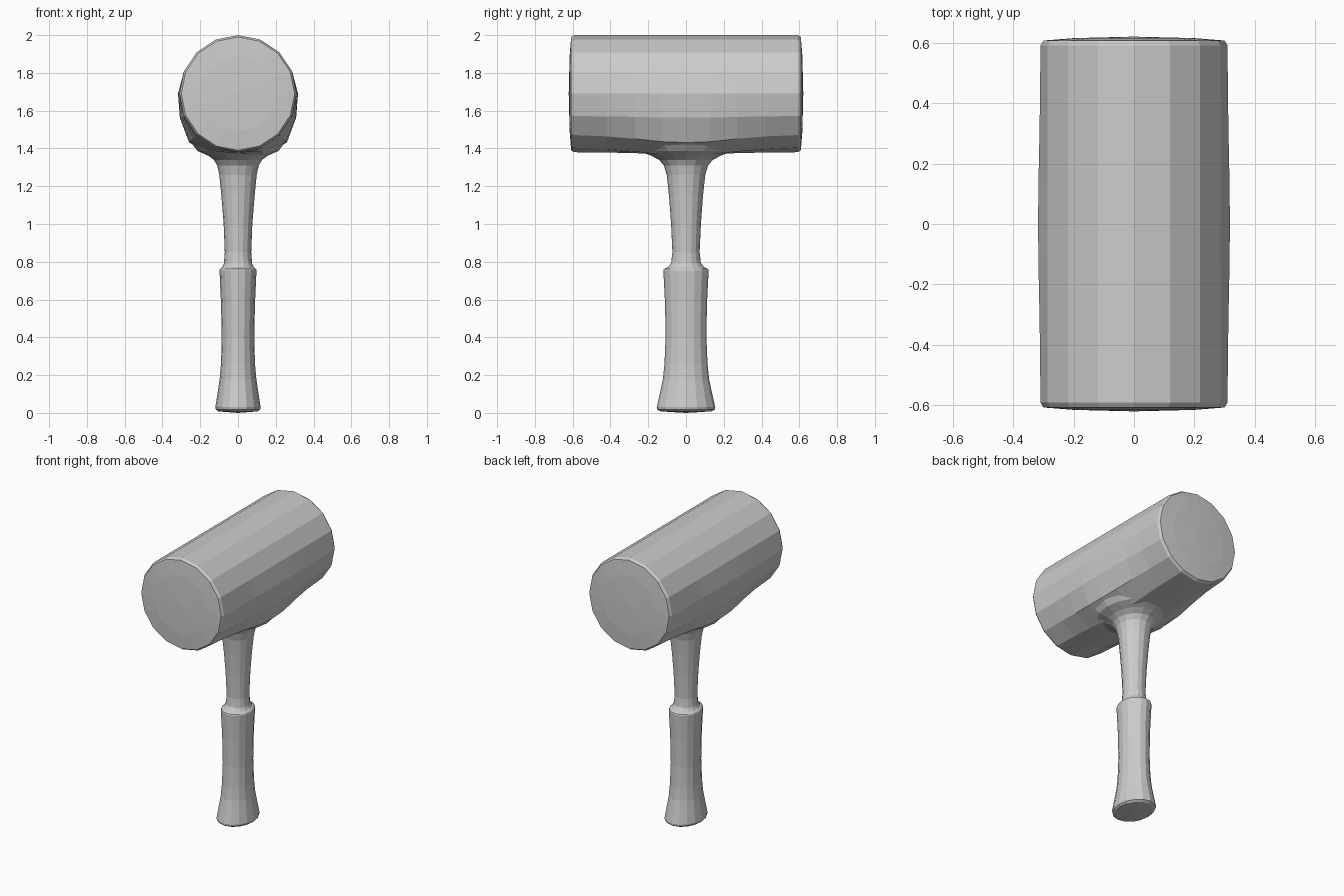
import bpy, bmesh
from math import sin, cos, pi

if "Cube" in bpy.data.objects:
    bpy.data.objects.remove(bpy.data.objects["Cube"])

SIDES = 16


def skin(name, rings, start_tip, end_tip):
    """Skin a list of closed rings and close both ends with a shallow fan."""
    bm = bmesh.new()
    loops = [[bm.verts.new(p) for p in ring] for ring in rings]
    for a, b in zip(loops, loops[1:]):
        for i in range(SIDES):
            j = (i + 1) % SIDES
            bm.faces.new((a[i], a[j], b[j], b[i]))
    for loop, tip in ((loops[0], start_tip), (loops[-1], end_tip)):
        t = bm.verts.new(tip)
        for i in range(SIDES):
            bm.faces.new((loop[i], loop[(i + 1) % SIDES], t))
    bmesh.ops.recalc_face_normals(bm, faces=bm.faces)
    mesh = bpy.data.meshes.new(name)
    bm.to_mesh(mesh)
    bm.free()
    ob = bpy.data.objects.new(name, mesh)
    bpy.context.collection.objects.link(ob)
    return ob


def oval(rx, ry, z):
    return [(rx * cos(2 * pi * i / SIDES), ry * sin(2 * pi * i / SIDES), z)
            for i in range(SIDES)]


# Head: 16-sided barrel along y whose underside swells towards the handle
HEAD_Z = 1.69
SWELL = {0: 0.025, 1: 0.075, 2: 0.18, 3: 0.14, 4: 0.03}  # steps below horizontal


def head_ring(y, r, w):
    pts = []
    for i in range(SIDES):
        a = 2 * pi * i / SIDES
        step = i - 8 if i >= 8 else (0 if i == 0 else None)
        s = 0 if step is None else SWELL[min(step, 8 - step)]
        rr = r * (1 + s * w)
        pts.append((rr * cos(a), y, HEAD_Z + rr * sin(a)))
    return pts


# y, radius, swell weight for one half, then mirrored
half = [(0.13, 0.31, 0.88), (0.27, 0.31, 0.5), (0.42, 0.31, 0.18),
        (0.592, 0.31, 0), (0.608, 0.30, 0), (0.616, 0.20, 0)]
stations = [(-y, r, w) for y, r, w in reversed(half)] + [(0, 0.31, 1)] + half
skin("mallet_head", [head_ring(*s) for s in stations],
     (0, -0.621, HEAD_Z), (0, 0.621, HEAD_Z))

# Shaft: slim neck flaring into the underside of the head
shaft = [(0.072, 0.078, 0.74), (0.074, 0.078, 0.80), (0.070, 0.072, 0.85),
         (0.076, 0.079, 1.00), (0.088, 0.090, 1.15), (0.099, 0.102, 1.26),
         (0.110, 0.117, 1.31), (0.128, 0.142, 1.34), (0.158, 0.185, 1.362),
         (0.215, 0.25, 1.387), (0.24, 0.30, 1.42)]
skin("shaft", [oval(*s) for s in shaft], (0, 0, 0.74), (0, 0, 1.45))

# Grip: oval sleeve with a flared butt and a rounded collar
grip = [(0.105, 0.135, 0.008), (0.117, 0.152, 0.018), (0.120, 0.155, 0.03),
        (0.109, 0.139, 0.10), (0.097, 0.122, 0.18), (0.090, 0.114, 0.26),
        (0.086, 0.108, 0.40), (0.090, 0.111, 0.58), (0.098, 0.120, 0.755),
        (0.095, 0.117, 0.762), (0.083, 0.095, 0.772), (0.075, 0.081, 0.79),
        (0.071, 0.075, 0.81)]
skin("grip", [oval(*s) for s in grip], (0, 0, 0), (0, 0, 0.81))
